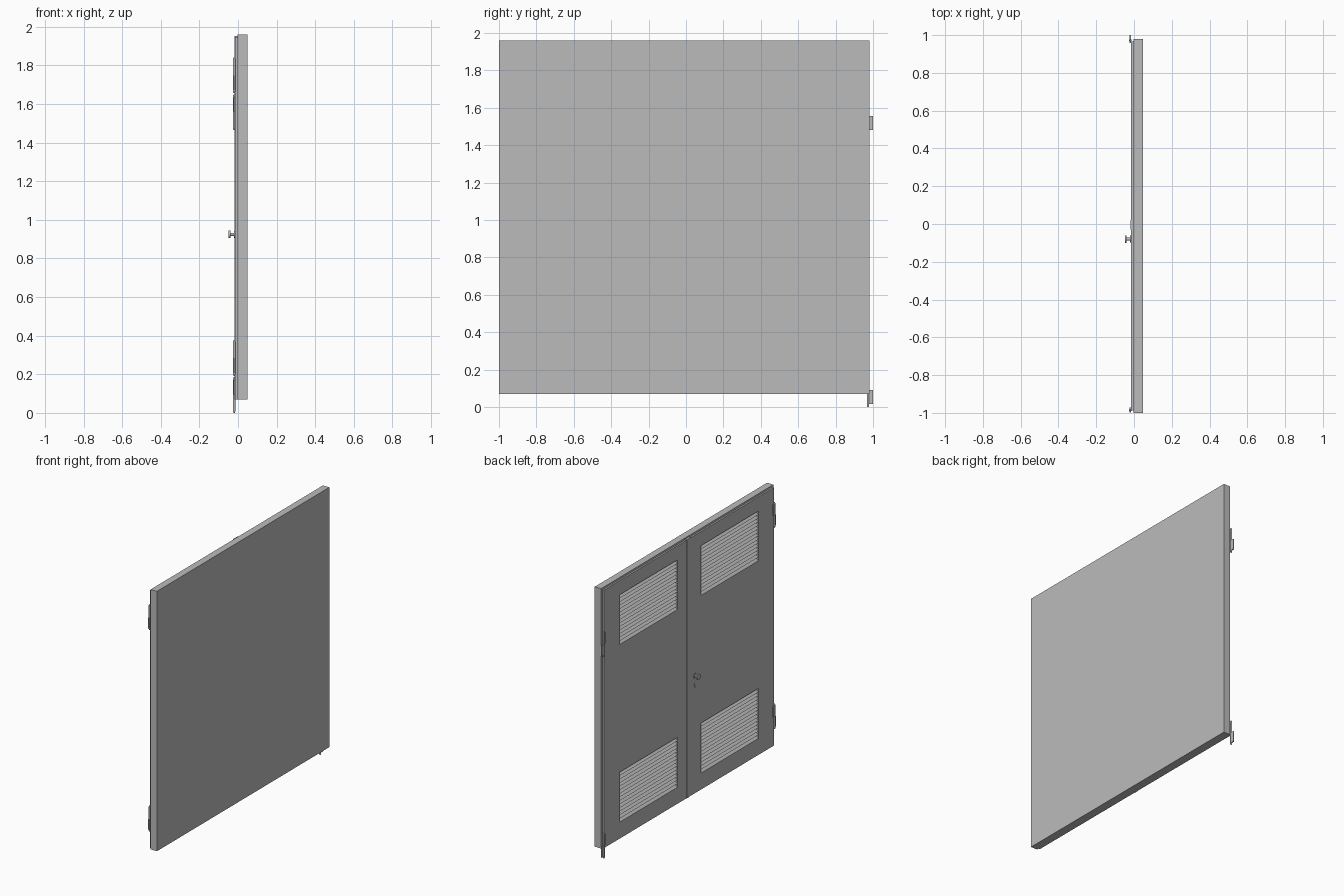
import bpy, bmesh, math
from mathutils import Vector

if "Cube" in bpy.data.objects:
    bpy.data.objects.remove(bpy.data.objects["Cube"])

grey = bpy.data.materials.new("painted_grey")
grey.use_nodes = True
colour = (0.5, 0.5, 0.5, 1)
grey.diffuse_color = colour
grey.node_tree.nodes["Principled BSDF"].inputs["Base Color"].default_value = colour


def finish(name, bm):
    bmesh.ops.recalc_face_normals(bm, faces=bm.faces)
    mesh = bpy.data.meshes.new(name)
    bm.to_mesh(mesh)
    bm.free()
    mesh.materials.append(grey)
    ob = bpy.data.objects.new(name, mesh)
    bpy.context.collection.objects.link(ob)
    return ob


def add_box(bm, x, y, z):
    """Box from (min, max) pairs."""
    vs = bmesh.ops.create_cube(bm, size=1)["verts"]
    for v in vs:
        v.co = Vector([r[0] if c < 0 else r[1] for r, c in zip((x, y, z), v.co)])


def box(name, x, y, z):
    bm = bmesh.new()
    add_box(bm, x, y, z)
    return finish(name, bm)


def cylinder(name, r, depth, loc, along_x=False, r2=None):
    bm = bmesh.new()
    bmesh.ops.create_cone(bm, cap_ends=True, segments=20, radius1=r,
                          radius2=r if r2 is None else r2, depth=depth)
    ob = finish(name, bm)
    ob.location = loc
    if along_x:
        ob.rotation_euler = (0, math.pi / 2, 0)
    bpy.ops.object.select_all(action='DESELECT')
    ob.select_set(True)
    bpy.context.view_layer.objects.active = ob
    bpy.ops.object.shade_smooth_by_angle(angle=math.radians(40))
    return ob


def cut(ob, cutter):
    mod = ob.modifiers.new("vents", 'BOOLEAN')
    mod.object = cutter
    mod.operation = 'DIFFERENCE'
    mod.solver = 'EXACT'
    bpy.context.view_layer.objects.active = ob
    bpy.ops.object.modifier_apply(modifier=mod.name)


FACE, BACK = -0.015, -0.003       # leaf outer and inner planes
VENT_Y = {"left": (0.12, 0.785), "right": (-0.81, -0.15)}
VENT_Z = {"upper": (1.482, 1.843), "lower": (0.19, 0.553)}

# Frame slab and the two door leaves
frame = box("door_frame", (BACK, 0.048), (-1.0, 0.98), (0.07, 1.96))
leaves = [box("left_leaf", (FACE, BACK), (0.002, 0.965), (0.07, 1.946)),
          box("right_leaf", (FACE, BACK), (-0.987, -0.002), (0.07, 1.946))]

# Vent openings
bm = bmesh.new()
for y in VENT_Y.values():
    for z in VENT_Z.values():
        add_box(bm, (-0.05, 0.018), y, z)
cutter = finish("vent_cutter", bm)
cutter.hide_render = True
for ob in [frame] + leaves:
    cut(ob, cutter)
bpy.data.objects.remove(cutter)

# Sloping louvre slats, low on the outside
SLATS = 14
for side, (y0, y1) in VENT_Y.items():
    for level, (z0, z1) in VENT_Z.items():
        bm = bmesh.new()
        step = (z1 - z0) / SLATS
        for i in range(SLATS):
            z = z0 + i * step
            profile = [(FACE, z), (0.016, z + step), (0.016, z + step - 0.004),
                       (FACE + 0.004, z), ]
            ends = [[bm.verts.new((px, y, pz)) for px, pz in profile] for y in (y0, y1)]
            bm.faces.new(ends[0])
            bm.faces.new(ends[1])
            for k in range(4):
                n = (k + 1) % 4
                bm.faces.new((ends[0][k], ends[0][n], ends[1][n], ends[1][k]))
        finish(f"{side}_{level}_louvre", bm)

# Overlapping strip on the seam with a small cap at the top
box("seam_strip", (-0.018, FACE), (-0.008, 0.014), (0.07, 1.946))
box("seam_cap", (-0.018, BACK), (-0.03, 0.02), (1.946, 1.952))

# Hinges: pin barrel, lower flag on the frame side, upper flag on the leaf side
for name, y, bottoms, out in (("left", 0.973, (1.465, 0.0), 1),
                              ("right", -0.987, (1.657, 0.192), -1)):
    for level, z in zip(("upper", "lower"), bottoms):
        tag = f"{name}_{level}_hinge"
        cylinder(tag + "_barrel", 0.0065, 0.17, (-0.02, y, z + 0.0925))
        for tip, dz, r1, r2 in (("bottom", 0.00375, 0.003, 0.0065), ("top", 0.18125, 0.0065, 0.003)):
            cylinder(f"{tag}_{tip}_tip", r1, 0.0075, (-0.02, y, z + dz), r2=r2)
        reach = y + out * (0.027 if out > 0 else 0.012)
        box(tag + "_frame_flag", (-0.024, -0.016), sorted((y, reach)), (z + 0.015, z + 0.092))
        box(tag + "_leaf_flag", (-0.024, FACE), sorted((y, y - out * 0.016)), (z + 0.095, z + 0.17))

# Knob and lock plate on the right leaf
cylinder("knob_rose", 0.018, 0.005, (-0.0175, -0.08, 0.925), True)
cylinder("knob_stem", 0.008, 0.03, (-0.03, -0.08, 0.925), True)
cylinder("knob_disc", 0.02, 0.008, (-0.044, -0.08, 0.925), True)
cylinder("lock_cylinder", 0.009, 0.003, (-0.0165, -0.08, 0.863), True)
box("lock_tail", (-0.018, FACE), (-0.084, -0.076), (0.84, 0.863))
